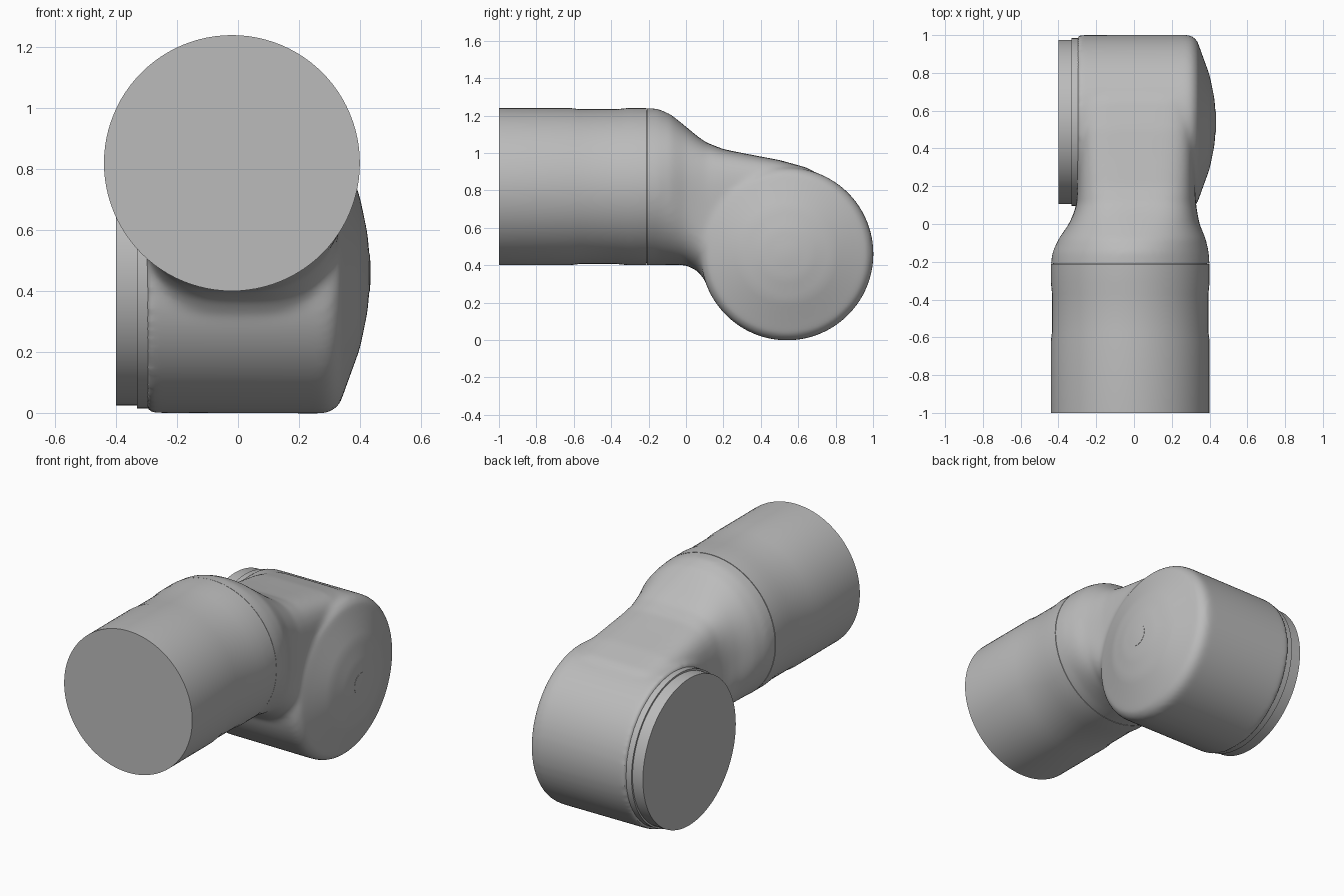
import bpy, bmesh, math
from mathutils import Matrix, Vector

if "Cube" in bpy.data.objects:
    bpy.data.objects.remove(bpy.data.objects["Cube"])

grey = bpy.data.materials.new("light grey")
grey.diffuse_color = (0.5, 0.5, 0.5, 1)
grey.use_nodes = True
grey.node_tree.nodes["Principled BSDF"].inputs["Base Color"].default_value = grey.diffuse_color

TUBE_X, TUBE_Z = -0.02, 0.82      # forearm tube axis, along y
DRUM_Y, DRUM_Z = 0.54, 0.46       # joint drum axis, along x


def loft(bm, rings):
    """Skin closed rings of points and cap both ends."""
    vs = [[bm.verts.new(p) for p in ring] for ring in rings]
    n = len(vs[0])
    for a, b in zip(vs, vs[1:]):
        for i in range(n):
            j = (i + 1) % n
            bm.faces.new((a[i], a[j], b[j], b[i]))
    bm.faces.new(list(reversed(vs[0])))
    bm.faces.new(vs[-1])


def angles(n):
    return [2 * math.pi * i / n for i in range(n)]


def y_lathe(bm, profile, n=96):
    loft(bm, [[(TUBE_X + r * math.cos(a), y, TUBE_Z + r * math.sin(a))
               for a in angles(n)] for y, r in profile])


def x_lathe(bm, profile, n=96):
    loft(bm, [[(x, DRUM_Y + r * math.cos(a), DRUM_Z + r * math.sin(a))
               for a in angles(n)] for x, r in profile])


def finish(name, bm, angle=35):
    bmesh.ops.recalc_face_normals(bm, faces=bm.faces)
    me = bpy.data.meshes.new(name)
    bm.to_mesh(me)
    bm.free()
    me.materials.append(grey)
    ob = bpy.data.objects.new(name, me)
    bpy.context.collection.objects.link(ob)
    bpy.ops.object.select_all(action='DESELECT')
    ob.select_set(True)
    bpy.context.view_layer.objects.active = ob
    bpy.ops.object.shade_smooth_by_angle(angle=math.radians(angle))
    return ob


def oval(y, x0, x1, z0, z1, power, n=96):
    """Rounded-box cross-section of the neck."""
    ring = []
    for a in angles(n):
        c, s = math.cos(a), math.sin(a)
        ring.append(((x0 + x1) / 2 + (x1 - x0) / 2 * math.copysign(abs(c) ** (2 / power), c), y,
                     (z0 + z1) / 2 + (z1 - z0) / 2 * math.copysign(abs(s) ** (2 / power), s)))
    return ring


# Forearm tube with a very shallow waist
bm = bmesh.new()
y_lathe(bm, [(-1, .42), (-.62, .42), (-.57, .414), (-.37, .414), (-.31, .42), (-.212, .42)])
finish("forearm_tube", bm)

# Elbow housing: neck and domed drum fused into one smooth skin
bm = bmesh.new()
loft(bm, [oval(*s) for s in [
    (-.29, -.44, .40, .40, 1.24, 2), (-.21, -.44, .40, .40, 1.24, 2),
    (-.15, -.432, .396, .40, 1.236, 2), (-.08, -.40, .38, .402, 1.205, 2.2),
    (0, -.345, .347, .40, 1.14, 2.6), (.06, -.318, .335, .37, 1.09, 3.1),
    (.11, -.305, .328, .31, 1.055, 3.6), (.20, -.30, .325, .25, 1.02, 4.4),
    (.35, -.30, .325, .2, .99, 5), (.50, -.30, .325, .2, .962, 5.5),
    (.65, -.30, .32, .2, .92, 6), (.78, -.29, .30, .2, .84, 6)]])
x_lathe(bm, [(-.30, .46), (.28, .462), (.31, .454), (.335, .43), (.36, .36),
             (.40, .25), (.425, .13), (.434, .03)])
housing = finish("elbow_housing", bm)
mod = housing.modifiers.new("fuse", 'REMESH')
mod.mode = 'VOXEL'
mod.voxel_size = 0.014
mod.use_smooth_shade = True
mod = housing.modifiers.new("blend", 'SMOOTH')
mod.factor = 0.5
mod.iterations = 12
# Trim the end hidden inside the tube so the seam stays clean
bpy.context.view_layer.objects.active = housing
for m in ("fuse", "blend"):
    bpy.ops.object.modifier_apply(modifier=m)
bm = bmesh.new()
bm.from_mesh(housing.data)
bmesh.ops.bisect_plane(bm, geom=bm.verts[:] + bm.edges[:] + bm.faces[:],
                       plane_co=(0, -.209, 0), plane_no=(0, -1, 0), clear_outer=True)
bmesh.ops.holes_fill(bm, edges=[e for e in bm.edges if e.is_boundary])
bm.to_mesh(housing.data)
bm.free()
bpy.ops.object.shade_smooth_by_angle(angle=math.radians(35))

# Seam core that closes the hairline gap between tube and housing
bm = bmesh.new()
y_lathe(bm, [(-.23, .415), (-.19, .40)])
finish("seam_core", bm)

# Joint flange with stepped cap on the left
bm = bmesh.new()
x_lathe(bm, [(-.27, .445), (-.332, .445)])
finish("joint_flange", bm)
bm = bmesh.new()
x_lathe(bm, [(-.33, .435), (-.40, .435)])
finish("joint_cap", bm)

# Small flush plug in the middle of the dome
bm = bmesh.new()
x_lathe(bm, [(.42, .065), (.432, .065), (.435, .03)], 32)
finish("dome_plug", bm)
